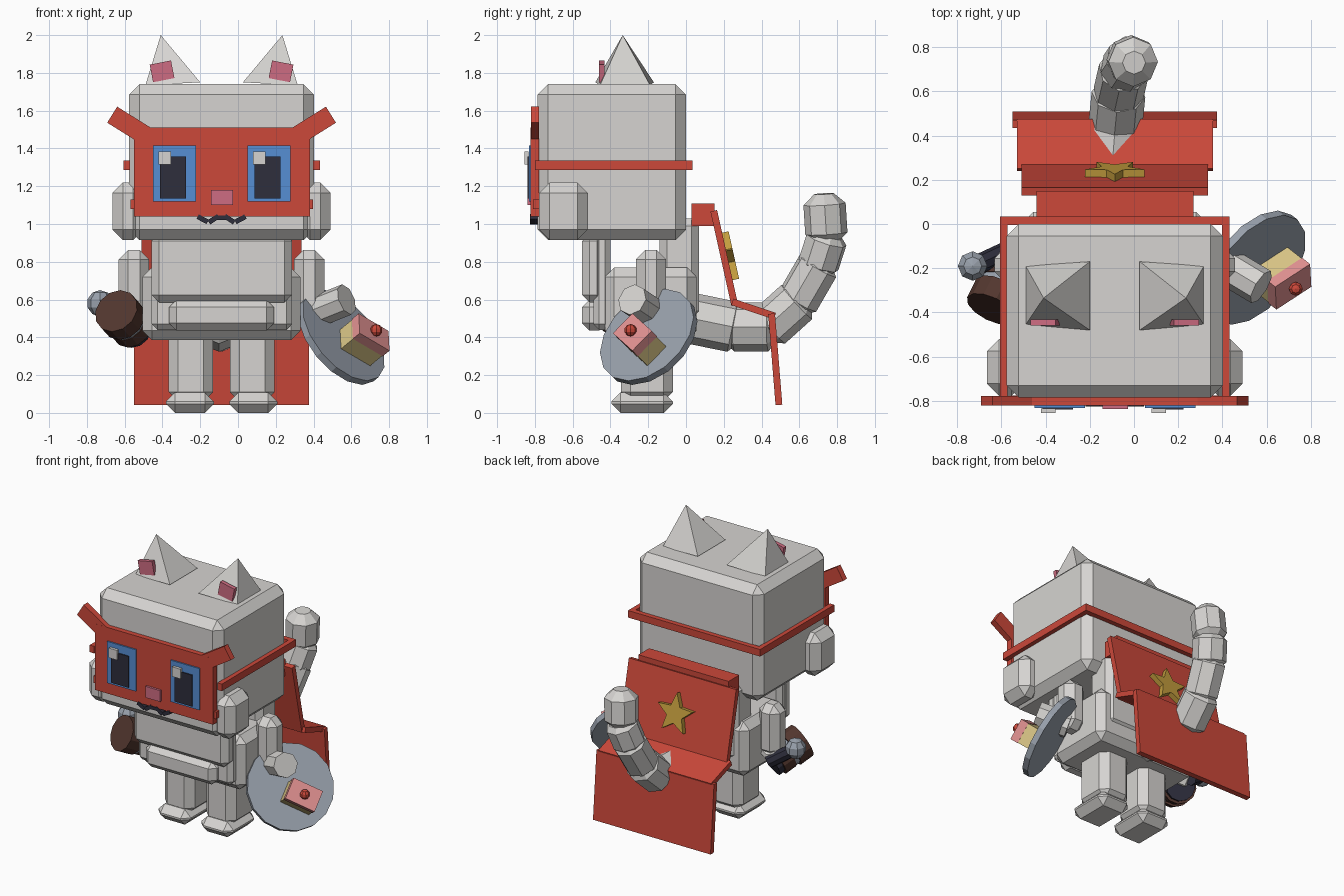
import bpy, bmesh, math
from mathutils import Vector, Matrix

if "Cube" in bpy.data.objects:
    bpy.data.objects.remove(bpy.data.objects["Cube"])

CX = -0.087  # symmetry plane of the figure


def srgb(r, g, b):
    f = lambda c: c / 12.92 if c <= 0.04045 else ((c + 0.055) / 1.055) ** 2.4
    return (f(r / 255), f(g / 255), f(b / 255), 1)


def mat(name, *rgb):
    m = bpy.data.materials.new(name)
    m.diffuse_color = srgb(*rgb)
    m.use_nodes = True
    m.node_tree.nodes["Principled BSDF"].inputs["Base Color"].default_value = m.diffuse_color
    return m


WHITE = mat("off_white", 214, 212, 209)
RED = mat("red", 204, 72, 58)
BLUE = mat("eye_blue", 86, 142, 212)
DARK = mat("dark_navy", 46, 46, 60)
PINK = mat("pink", 206, 108, 130)
GOLD = mat("gold", 196, 158, 62)
CREAM = mat("cream", 220, 200, 136)
BROWN = mat("brown", 82, 54, 46)
STEEL = mat("blue_grey", 152, 160, 171)
ROSE = mat("light_pink", 226, 146, 146)


def finish(name, bm, m, matrix=None):
    if matrix is not None:
        bm.transform(matrix)
    bmesh.ops.recalc_face_normals(bm, faces=bm.faces)
    me = bpy.data.meshes.new(name)
    bm.to_mesh(me)
    bm.free()
    me.materials.append(m)
    ob = bpy.data.objects.new(name, me)
    bpy.context.collection.objects.link(ob)
    return ob


def block(name, size, m, matrix, bevel=0):
    """Box of a given size, optionally chamfered, placed by a matrix."""
    bm = bmesh.new()
    bmesh.ops.create_cube(bm, size=1)
    bm.transform(Matrix.Diagonal((*size, 1)))
    if bevel:
        bmesh.ops.bevel(bm, geom=bm.edges[:], offset=bevel, segments=1, affect='EDGES')
    return finish(name, bm, m, matrix)


def box(name, x, y, z, m, bevel=0):
    """Axis-aligned box from its ranges."""
    c = [(a + b) / 2 for a, b in (x, y, z)]
    return block(name, [abs(b - a) for a, b in (x, y, z)], m, Matrix.Translation(c), bevel)


def pair(name, x, y, z, m, bevel=0):
    """Box and its mirror across the figure's centre."""
    box("left_" + name, x, y, z, m, bevel)
    box("right_" + name, [2 * CX - v for v in x], y, z, m, bevel)


def rod(name, a, b, r, m, sides=8, bevel=0):
    """Prism between two points, with optional chamfered ends."""
    a, b = Vector(a), Vector(b)
    bm = bmesh.new()
    bmesh.ops.create_cone(bm, cap_ends=True, segments=sides, radius1=r, radius2=r, depth=(b - a).length)
    if bevel:
        rim = [e for e in bm.edges if abs(e.verts[0].co.z - e.verts[1].co.z) < 1e-5]
        bmesh.ops.bevel(bm, geom=rim, offset=bevel, segments=1, affect='EDGES')
    q = (b - a).to_track_quat('Z', 'Y').to_matrix().to_4x4()
    return finish(name, bm, m, Matrix.Translation((a + b) / 2) @ q)


def ball(name, c, r, m, u=8, v=5):
    bm = bmesh.new()
    bmesh.ops.create_uvsphere(bm, u_segments=u, v_segments=v, radius=r)
    return finish(name, bm, m, Matrix.Translation(c))


def tilt_y(x, y, z, deg):
    return Matrix.Translation((x, y, z)) @ Matrix.Rotation(math.radians(deg), 4, 'Y')


# Head, cheeks and ears
box("head", (-0.577, 0.402), (-0.785, 0.0), (0.915, 1.74), WHITE, 0.055)
pair("cheek", (-0.665, -0.5), (-0.777, -0.52), (0.915, 1.22), WHITE, 0.055)
for s, side in ((1, "left"), (-1, "right")):
    bm = bmesh.new()
    pts = [(-0.403, -0.19, 1.735), (-0.113, -0.17, 1.75), (-0.113, -0.48, 1.75),
           (-0.403, -0.455, 1.735), (-0.322, -0.335, 2.0)]
    v = [bm.verts.new((CX + s * x, y, z)) for x, y, z in pts]
    bm.faces.new(v[:4])
    for i in range(4):
        bm.faces.new((v[i], v[(i + 1) % 4], v[4]))
    finish(side + "_ear", bm, WHITE)
    block(side + "_inner_ear", (0.115, 0.028, 0.095), PINK, tilt_y(CX - s * 0.315, -0.446, 1.808, -11 * s))

# Mask with horns and strap
box("mask", (-0.55, 0.38), (-0.822, -0.777), (1.04, 1.51), RED)
for s, side in ((1, "left"), (-1, "right")):
    block(side + "_mask_horn", (0.21, 0.043, 0.1), RED, tilt_y(CX - s * 0.49, -0.8, 1.523, 32 * s))
pair("mask_tab", (-0.57, -0.52), (-0.81, -0.775), (1.08, 1.13), RED)
pair("strap", (-0.607, -0.572), (-0.8, 0.03), (1.285, 1.335), RED)
box("back_strap", (-0.607, 0.433), (-0.004, 0.034), (1.285, 1.335), RED)

# Face
for dx, side in ((0, "left"), (0.5, "right")):
    box(side + "_eye", (-0.45 + dx, -0.222 + dx), (-0.832, -0.82), (1.12, 1.416), BLUE)
    box(side + "_pupil", (-0.413 + dx, -0.275 + dx), (-0.84, -0.83), (1.135, 1.358), DARK)
    box(side + "_eye_glint", (-0.42 + dx, -0.355 + dx), (-0.855, -0.835), (1.316, 1.385), WHITE)
box("nose", (-0.143, -0.027), (-0.838, -0.815), (1.1, 1.18), PINK)
for s, side in ((1, "left"), (-1, "right")):
    block(side + "_mouth_outer", (0.06, 0.04, 0.026), DARK, tilt_y(CX - s * 0.1, -0.806, 1.025, 28 * s))
    block(side + "_mouth_inner", (0.06, 0.04, 0.026), DARK, tilt_y(CX - s * 0.042, -0.806, 1.025, -33 * s))
box("mouth_middle", (CX - 0.025, CX + 0.025), (-0.826, -0.786), (1.022, 1.045), DARK)

# Body
box("torso", (-0.505, 0.33), (-0.43, 0.055), (0.385, 0.77), WHITE, 0.05)
box("chest", (-0.457, 0.286), (-0.49, -0.4), (0.44, 0.95), WHITE, 0.03)
box("upper_chest", (-0.457, 0.286), (-0.55, -0.43), (0.585, 0.95), WHITE, 0.04)
box("belly", (-0.365, 0.19), (-0.55, -0.42), (0.435, 0.6), WHITE, 0.04)
box("upper_back", (-0.44, 0.27), (-0.14, 0.07), (0.5, 1.03), WHITE, 0.04)

# Legs and feet
pair("leg", (-0.367, -0.132), (-0.345, -0.07), (0.06, 0.44), WHITE, 0.05)
pair("foot", (-0.382, -0.128), (-0.395, -0.07), (0, 0.108), WHITE, 0.048)

# Arms
pair("upper_arm", (-0.632, -0.47), (-0.265, -0.105), (0.5, 0.862), WHITE, 0.05)
rod("left_forearm", (-0.56, -0.15, 0.56), (-0.565, -0.23, 0.47), 0.08, WHITE, 8, 0.02)
rod("right_forearm", (0.40, -0.18, 0.53), (0.575, -0.285, 0.6), 0.085, WHITE, 8)

# Hammer in the left hand: banded head and ball-ended handle
a, b = Vector((-0.645, -0.385, 0.54)), Vector((-0.545, -0.18, 0.43))
for i, (t0, t1, r, m) in enumerate(((0, .4, .122, BROWN), (.4, .52, .108, STEEL),
                                    (.52, .85, .112, BROWN), (.85, 1, .095, DARK))):
    rod(f"hammer_band_{i}", a.lerp(b, t0), a.lerp(b, t1), r, m, 12)
rod("hammer_handle", (-0.72, -0.19, 0.57), (-0.57, -0.12, 0.47), 0.045, DARK)
ball("handle_ball", (-0.73, -0.19, 0.58), 0.07, STEEL)

# Round shield carrying a cake slice
n = Vector((0.66, -0.52, 0.545)).normalized()
v = Vector((-0.04, 0.7, 0.71))
v = (v - n * v.dot(n)).normalized()
u = v.cross(n)
c = Vector((0.55, -0.2, 0.405))
rod("shield", c - n * 0.025, c + n * 0.015, 0.29, STEEL, 16)
basis = Matrix((u, v, n)).transposed().to_4x4()
cake = Vector((0.62, -0.205, 0.345))


def on_shield(h):
    return Matrix.Translation(cake + n * h) @ basis


block("cake_sponge", (0.205, 0.142, 0.1), CREAM, on_shield(0.05))
block("cake_icing", (0.21, 0.147, 0.055), ROSE, on_shield(0.125))
ball("cherry", cake + n * 0.17, 0.033, RED)

# Cape: collar bar and three folded panels
box("cape_collar", (-0.44, 0.27), (0.03, 0.15), (0.99, 1.108), RED)


def panel(name, x0, x1, p, q, t=0.036):
    """Sheet hanging between two (y, z) points."""
    d = Vector((0, q[0] - p[0], q[1] - p[1]))
    ang = math.atan2(d.z, d.y)
    place = Matrix.Translation(((x0 + x1) / 2, (p[0] + q[0]) / 2, (p[1] + q[1]) / 2))
    block(name, (x1 - x0, d.length, t), RED, place @ Matrix.Rotation(ang, 4, 'X'))


panel("cape_upper", -0.51, 0.335, (0.147, 1.07), (0.258, 0.57))
panel("cape_fold", -0.53, 0.358, (0.245, 0.588), (0.47, 0.512))
panel("cape_lower", -0.55, 0.375, (0.453, 0.525), (0.492, 0.042))

# Star on the cape
bm = bmesh.new()
ring = []
for i in range(10):
    r, t = (0.142 if i % 2 == 0 else 0.062), math.pi / 2 + i * math.pi / 5
    ring.append(bm.verts.new((r * math.cos(t), 0, r * math.sin(t))))
face = bm.faces.new(ring)
ext = bmesh.ops.extrude_face_region(bm, geom=[face])["geom"]
bmesh.ops.translate(bm, verts=[g for g in ext if isinstance(g, bmesh.types.BMVert)], vec=(0, 0.035, 0))
finish("star", bm, GOLD, Matrix.Translation((CX, 0.222, 0.815)) @ Matrix.Rotation(math.radians(12.5), 4, 'X'))

# Tail: chain of chamfered segments
path = [(-0.1, 0.03, 0.5), (-0.1, 0.25, 0.455), (-0.085, 0.44, 0.455), (-0.07, 0.59, 0.59),
        (-0.045, 0.7, 0.78), (-0.015, 0.745, 0.92), (0.0, 0.73, 1.16)]
radii = [0.135, 0.13, 0.122, 0.115, 0.112, 0.112]
for i, r in enumerate(radii):
    p, q = Vector(path[i]), Vector(path[i + 1])
    d = (q - p).normalized() * 0.025
    last = i == len(radii) - 1
    rod(f"tail_{i}", p - d, q if last else q + d, r, WHITE, 8, 0.055 if last else 0.03)
